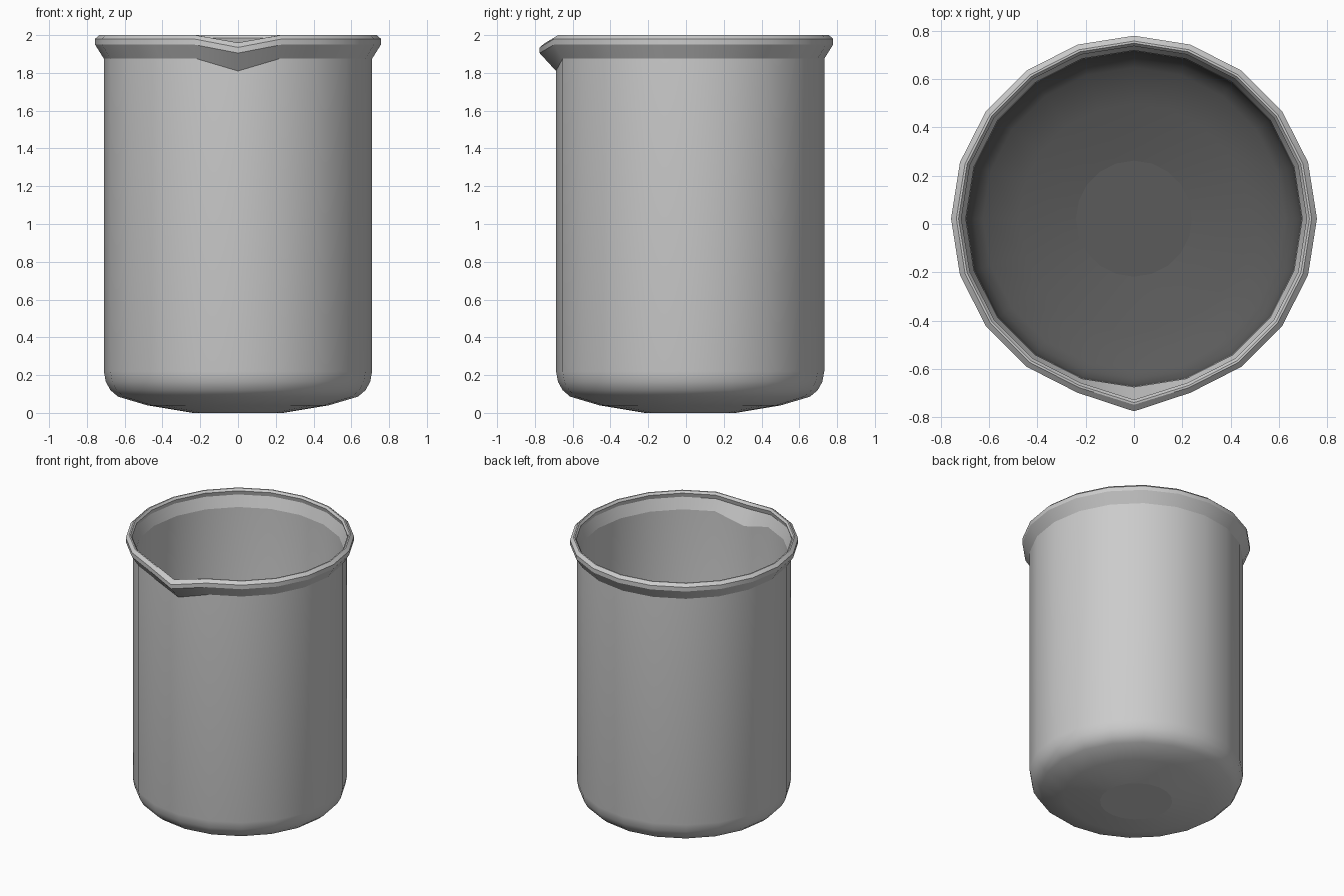
import bpy, bmesh, math

if "Cube" in bpy.data.objects:
    bpy.data.objects.remove(bpy.data.objects["Cube"])

SIDES = 20
CENTRE_Y = 0.022
SPOUT = 15  # column that points to -y

# (radius, height, spout push outwards, spout drop)
profile = [
    # rounded bottom and outer wall
    (0.24, 0.0, 0, 0), (0.48, 0.04, 0, 0), (0.635, 0.086, 0, 0),
    (0.675, 0.12, 0, 0), (0.70, 0.165, 0, 0), (0.71, 0.22, 0, 0),
    (0.71, 1.875, 0, 0.065),
    # flared rim and its inner lip
    (0.757, 1.95, 0.04, 0.045), (0.757, 1.98, 0.04, 0.045),
    (0.735, 2.0, 0.035, 0.043), (0.726, 2.0, 0.035, 0.04),
    (0.714, 1.985, 0.035, 0.045), (0.722, 1.955, 0.035, 0.045),
    # inner wall
    (0.696, 1.875, 0, 0.065), (0.695, 0.22, 0, 0),
    # inner floor
    (0.686, 0.172, 0, 0), (0.662, 0.132, 0, 0), (0.625, 0.1, 0, 0),
    (0.475, 0.053, 0, 0), (0.24, 0.013, 0, 0),
]
RIM = range(6, 14)   # rings with hard edges
FLOOR = 14           # dark floor starts at this ring


def material(name, grey):
    m = bpy.data.materials.new(name)
    m.diffuse_color = (grey, grey, grey, 1)
    m.use_nodes = True
    m.node_tree.nodes["Principled BSDF"].inputs["Base Color"].default_value = m.diffuse_color
    return m


bm = bmesh.new()
rings = []
for r, z, push, drop in profile:
    ring = []
    for i in range(SIDES):
        a = 2 * math.pi * i / SIDES
        rad = r + (push if i == SPOUT else 0)
        h = z - (drop if i == SPOUT else 0)
        ring.append(bm.verts.new((rad * math.cos(a),
                                  rad * math.sin(a) + CENTRE_Y, h)))
    rings.append(ring)

# base disc and floor disc
bm.faces.new(list(reversed(rings[0])))
bm.faces.new(rings[-1]).material_index = 1

# skin between the rings
for k in range(len(rings) - 1):
    lo, hi = rings[k], rings[k + 1]
    for i in range(SIDES):
        j = (i + 1) % SIDES
        f = bm.faces.new((lo[i], lo[j], hi[j], hi[i]))
        f.smooth = True
        f.material_index = 1 if k >= FLOOR else 0

# hard edges around the rim
for k in RIM:
    for i in range(SIDES):
        bm.edges.get((rings[k][i], rings[k][(i + 1) % SIDES])).smooth = False

mesh = bpy.data.meshes.new("beaker")
bm.to_mesh(mesh)
bm.free()
mesh.materials.append(material("grey_glass", 0.55))
mesh.materials.append(material("dark_floor", 0.105))
beaker = bpy.data.objects.new("beaker", mesh)
bpy.context.collection.objects.link(beaker)
